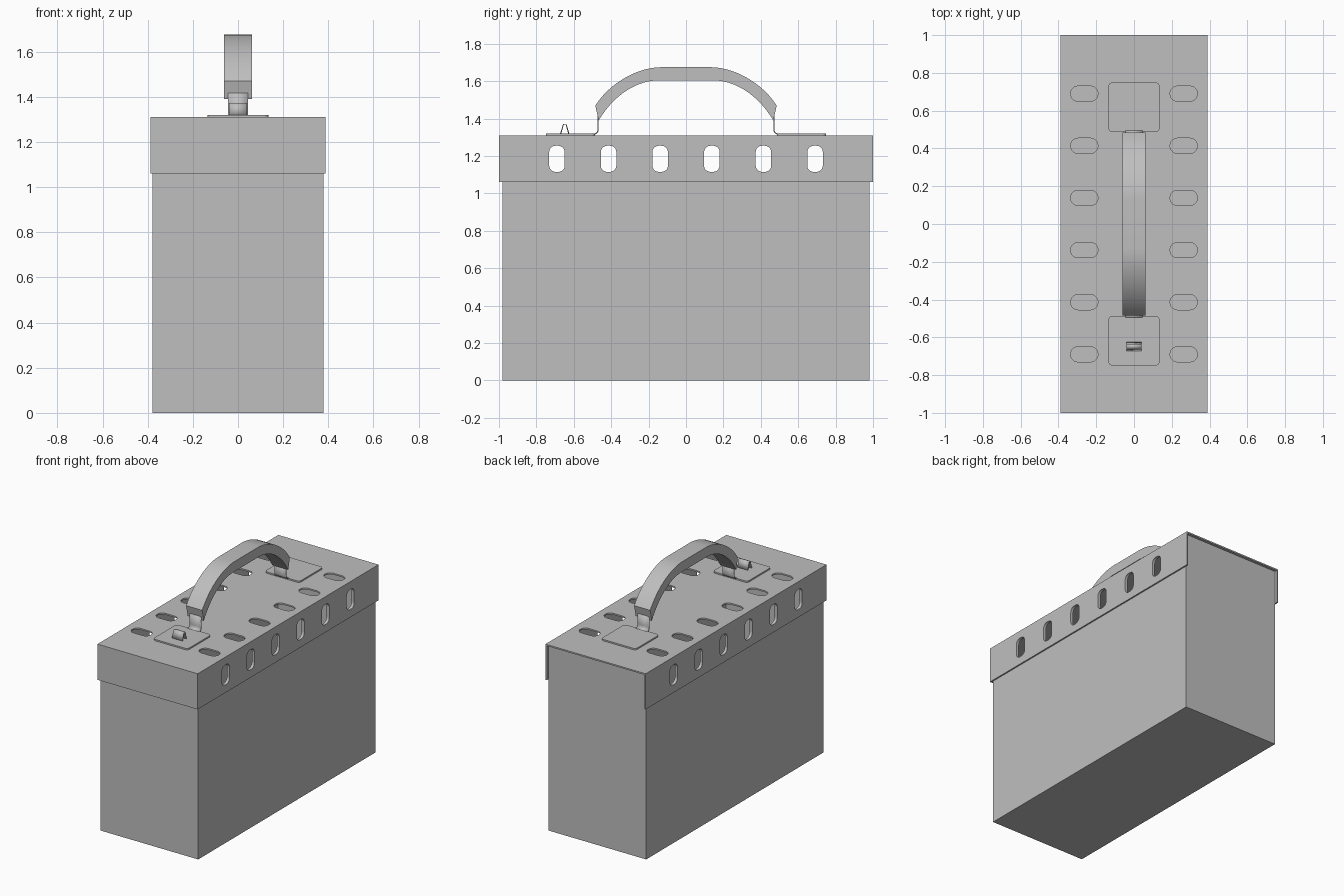
import bpy
import bmesh
import math
from mathutils import Vector
from mathutils.geometry import interpolate_bezier

if "Cube" in bpy.data.objects:
    bpy.data.objects.remove(bpy.data.objects["Cube"])

GREY = (0.52, 0.52, 0.52, 1)
grey = bpy.data.materials.new("plain grey")
grey.use_nodes = True
grey.diffuse_color = GREY
grey.node_tree.nodes["Principled BSDF"].inputs["Base Color"].default_value = GREY

SHEET = 0.01
LID_TOP = 1.31
PLATE_TOP = 1.32


def finish(name, bm, smooth=False):
    """Turn a bmesh into a grey object."""
    bmesh.ops.recalc_face_normals(bm, faces=bm.faces)
    mesh = bpy.data.meshes.new(name)
    bm.to_mesh(mesh)
    bm.free()
    mesh.materials.append(grey)
    obj = bpy.data.objects.new(name, mesh)
    bpy.context.collection.objects.link(obj)
    if smooth:
        bpy.ops.object.select_all(action="DESELECT")
        obj.select_set(True)
        bpy.context.view_layer.objects.active = obj
        bpy.ops.object.shade_smooth_by_angle(angle=math.radians(35))
    return obj


def sheet_box(name, half_x, half_y, z0, z1, open_sides):
    """Box of folded sheet without the faces that point in open_sides."""
    bm = bmesh.new()
    bmesh.ops.create_cube(bm, size=1)
    for v in bm.verts:
        v.co = (v.co.x * 2 * half_x, v.co.y * 2 * half_y, z0 + (v.co.z + 0.5) * (z1 - z0))
    bm.normal_update()
    opened = [f for f in bm.faces if any(f.normal.dot(Vector(d)) > 0.9 for d in open_sides)]
    bmesh.ops.delete(bm, geom=opened, context="FACES")
    obj = finish(name, bm)
    solid = obj.modifiers.new("sheet", "SOLIDIFY")
    solid.thickness = SHEET
    solid.offset = -1
    solid.use_even_offset = True
    return obj


def rounded_rect(w, h, r, steps=5):
    """Outline of a rectangle with round corners, centred on the origin."""
    points = []
    for i, (sx, sy) in enumerate([(1, 1), (-1, 1), (-1, -1), (1, -1)]):
        for k in range(steps + 1):
            a = math.pi / 2 * (i + k / steps)
            points.append((sx * (w / 2 - r) + r * math.cos(a), sy * (h / 2 - r) + r * math.sin(a)))
    return points


def add_prism(bm, bottom, offset):
    """Extrude a closed outline of 3D points by the offset."""
    face = bm.faces.new([bm.verts.new(p) for p in bottom])
    out = bmesh.ops.extrude_face_region(bm, geom=[face], use_keep_orig=True)
    moved = [g for g in out["geom"] if isinstance(g, bmesh.types.BMVert)]
    bmesh.ops.translate(bm, vec=offset, verts=moved)


def ribbon(name, path, half_width):
    """Thin bent strip that follows (y, z) points."""
    bm = bmesh.new()
    rows = [[bm.verts.new((x, y, z)) for x in (-half_width, half_width)] for y, z in path]
    for a, b in zip(rows, rows[1:]):
        bm.faces.new((a[0], a[1], b[1], b[0]))
    obj = finish(name, bm, smooth=True)
    solid = obj.modifiers.new("sheet", "SOLIDIFY")
    solid.thickness = 0.006
    solid.offset = 0
    return obj


# Open-topped body and a lid that has no skirt at the back
body = sheet_box("body", 0.378, 0.98, 0, LID_TOP - SHEET, [(0, 0, 1)])
lid = sheet_box("lid", 0.388, 1.0, 1.06, LID_TOP, [(0, 0, -1), (0, 1, 0)])

# Slots through the sides and the lid top
slot_ys = [(i - 2.5) * 0.276 for i in range(6)]
bm = bmesh.new()
for y in slot_ys:
    for side in (-1, 1):
        outline = [(side * 0.34, y + u, 1.185 + v) for u, v in rounded_rect(0.083, 0.14, 0.034)]
        add_prism(bm, outline, (side * 0.1, 0, 0))
side_cutter = finish("side_slot_cutter", bm)

bm = bmesh.new()
for y in slot_ys:
    for side in (-1, 1):
        outline = [(side * 0.263 + u, y + v, 1.27) for u, v in rounded_rect(0.144, 0.08, 0.038)]
        add_prism(bm, outline, (0, 0, 0.1))
top_cutter = finish("top_slot_cutter", bm)

for target, cutter in ((body, side_cutter), (lid, side_cutter), (lid, top_cutter)):
    cut = target.modifiers.new("slots", "BOOLEAN")
    cut.operation = "DIFFERENCE"
    cut.solver = "EXACT"
    cut.object = cutter

# Bake the cuts, then drop the cutters
for target in (body, lid):
    bpy.context.view_layer.objects.active = target
    for modifier in list(target.modifiers):
        bpy.ops.object.modifier_apply(modifier=modifier.name)
for cutter in (side_cutter, top_cutter):
    bpy.data.objects.remove(cutter)

# Handle mounting plates and the straps that rise from them
for label, side in (("front", -1), ("back", 1)):
    bm = bmesh.new()
    outline = [(u, side * 0.618 + v, LID_TOP - 0.002) for u, v in rounded_rect(0.27, 0.263, 0.02)]
    add_prism(bm, outline, (0, 0, PLATE_TOP - LID_TOP + 0.002))
    finish(label + "_plate", bm)
    bend = interpolate_bezier((0.495, PLATE_TOP - 0.003, 0), (0.48, PLATE_TOP - 0.003, 0),
                              (0.47, 1.325, 0), (0.47, 1.345, 0), 7)
    path = [(side * p.x, p.y) for p in bend] + [(side * 0.47, 1.42)]
    ribbon(label + "_strap", path, 0.045)


# Arched grip, thicker at its ends
def arch(p0, p1, p2, p3):
    half = [(p.x, p.y) for p in interpolate_bezier(*[(*p, 0) for p in (p0, p1, p2, p3)], 14)]
    return half + [(-y, z) for y, z in reversed(half)]


outer = arch((0.485, 1.47), (0.40, 1.60), (0.25, 1.675), (0.13, 1.675))
inner = arch((0.467, 1.39), (0.39, 1.52), (0.27, 1.605), (0.14, 1.605))
bm = bmesh.new()
rings = []
for (yo, zo), (yi, zi) in zip(outer, inner):
    corners = [(-1, yo, zo), (1, yo, zo), (1, yi, zi), (-1, yi, zi)]
    rings.append([bm.verts.new((x * 0.062, y, z)) for x, y, z in corners])
for a, b in zip(rings, rings[1:]):
    for k in range(4):
        n = (k + 1) % 4
        bm.faces.new((a[k], a[n], b[n], b[k]))
bm.faces.new(rings[0])
bm.faces.new(rings[-1])
finish("handle_grip", bm, smooth=True)

# Small folded catch on the front plate
catch = [(-0.67, PLATE_TOP), (-0.655, 1.37), (-0.641, 1.37), (-0.627, PLATE_TOP)]
ribbon("front_catch", catch, 0.04)
